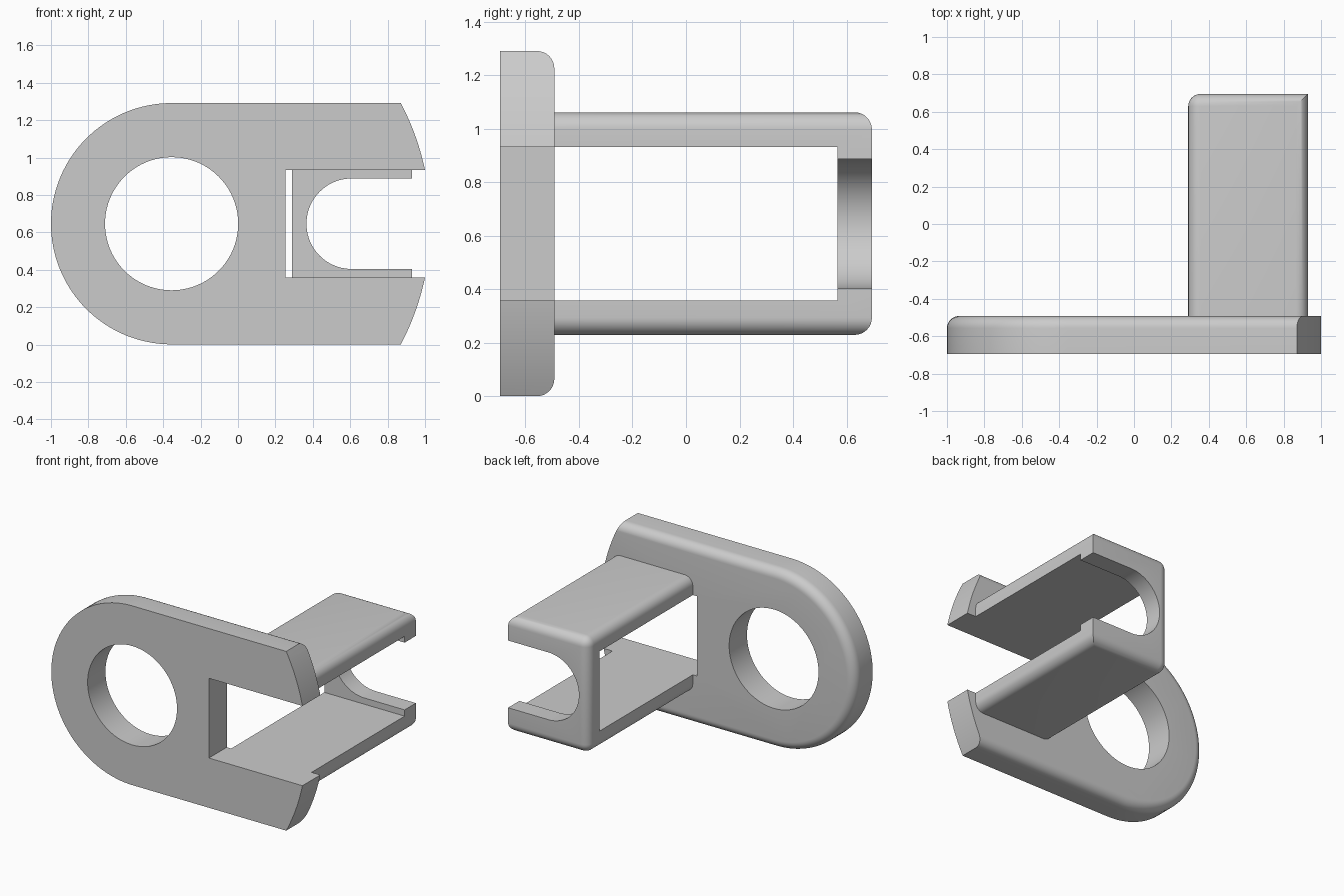
import bpy, bmesh
from math import pi, sin, cos, radians

cube = bpy.data.objects.get("Cube")
if cube:
    bpy.data.objects.remove(cube, do_unlink=True)

grey = bpy.data.materials.new("plain grey")
grey.use_nodes = True
grey.diffuse_color = (0.6, 0.6, 0.6, 1)
grey.node_tree.nodes["Principled BSDF"].inputs["Base Color"].default_value = (0.6, 0.6, 0.6, 1)

MID = 0.646        # height of the mirror plane
EYE = -0.355       # x of the round end and its hole
FILLET = 0.065


def arc(cx, r, a0, a1, n):
    """Points on an arc in the xz plane, centred on the mirror plane."""
    return [(cx + r * cos(a0 + (a1 - a0) * i / n),
             MID + r * sin(a0 + (a1 - a0) * i / n)) for i in range(n + 1)]


def box(x0, x1, half):
    return [(x0, MID - half), (x1, MID - half), (x1, MID + half), (x0, MID + half)]


def prism(name, outline, y0, y1, round_edge=None):
    """Extrude an xz outline along y; fillet the edges chosen by round_edge."""
    bm = bmesh.new()
    front = [bm.verts.new((x, y0, z)) for x, z in outline]
    back = [bm.verts.new((x, y1, z)) for x, z in outline]
    bm.faces.new(front)
    bm.faces.new(back[::-1])
    for i in range(len(front)):
        j = (i + 1) % len(front)
        bm.faces.new((front[j], front[i], back[i], back[j]))
    bmesh.ops.recalc_face_normals(bm, faces=bm.faces)
    if round_edge:
        edges = [e for e in bm.edges if round_edge(e.verts[0].co, e.verts[1].co)]
        bmesh.ops.bevel(bm, geom=edges, offset=FILLET, segments=8, profile=0.5,
                        affect='EDGES', clamp_overlap=False)
    mesh = bpy.data.meshes.new(name)
    bm.to_mesh(mesh)
    bm.free()
    mesh.materials.append(grey)
    ob = bpy.data.objects.new(name, mesh)
    bpy.context.collection.objects.link(ob)
    return ob


def cut(ob, cutter, operation='DIFFERENCE'):
    mod = ob.modifiers.new("cut", 'BOOLEAN')
    mod.operation, mod.solver, mod.object = operation, 'EXACT', cutter
    bpy.context.view_layer.objects.active = ob
    bpy.ops.object.modifier_apply(modifier=mod.name)
    bpy.data.objects.remove(cutter, do_unlink=True)


def finish(ob):
    bpy.ops.object.select_all(action='DESELECT')
    ob.select_set(True)
    bpy.context.view_layer.objects.active = ob
    bpy.ops.object.shade_smooth_by_angle(angle=radians(30))


# Front plate: round-ended slab with a filleted back rim
PLATE_BACK = -0.492


def plate_rim(a, b):
    return min(a.y, b.y) > PLATE_BACK - 0.01 and min(a.x, b.x) < 1.1


outline = arc(EYE, 0.645, pi / 2, 3 * pi / 2, 64) + [(1.2, MID - 0.645), (1.2, MID + 0.645)]
plate = prism("front_plate", outline, -0.695, PLATE_BACK, plate_rim)
# Curved right end, eye hole and open slot
cut(plate, prism("end_cutter", arc(EYE, 1.385, -pi / 4, pi / 4, 64) + [(-2, 3), (-2, -2)], -1, 0),
    'INTERSECT')
cut(plate, prism("eye_cutter", arc(EYE, 0.356, 0, 2 * pi, 80)[:-1], -1, 0))
cut(plate, prism("slot_cutter", box(0.255, 1.5, 0.287), -1, 0))
finish(plate)

# Rear bracket: two arms joined by a back wall
X0, X1, BACK = 0.29, 0.93, 0.695


def bracket_edges(a, b):
    along_y = abs(a.y - b.y) > 0.1
    at_back = min(a.y, b.y) > BACK - 0.01
    open_side = min(a.x, b.x) > X1 - 0.01
    return along_y or (at_back and not open_side)


bracket = prism("rear_bracket", box(X0, X1, 0.416), PLATE_BACK, BACK, bracket_edges)
cut(bracket, prism("gap_cutter", box(0, 1.5, 0.287), -1, 0.567))
# Round-bottomed notch through the back wall
notch = arc(0.608, 0.242, pi / 2, 3 * pi / 2, 40) + [(1.5, MID - 0.242), (1.5, MID + 0.242)]
cut(bracket, prism("notch_cutter", notch, 0.4, 1))
finish(bracket)
